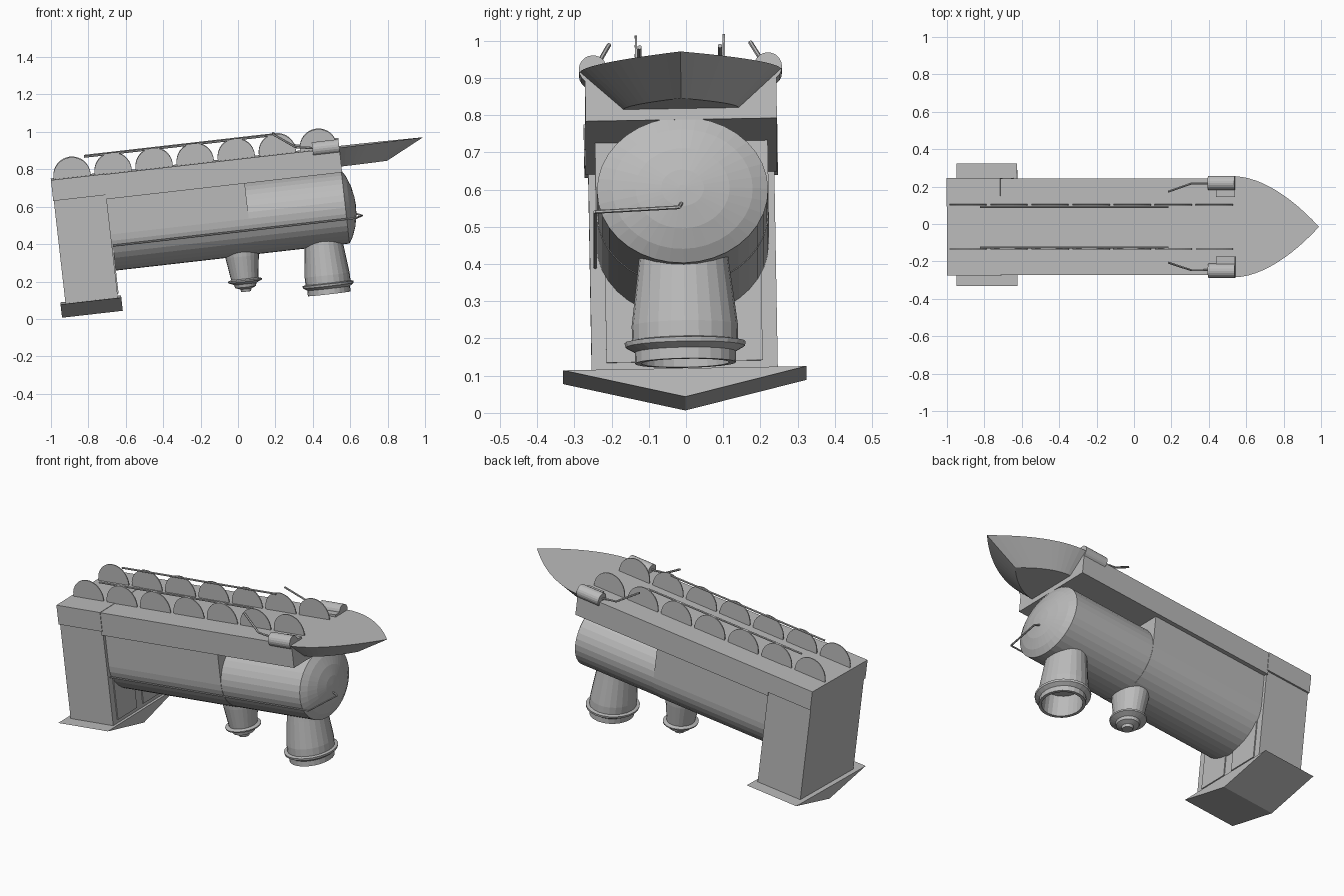
import bpy, bmesh, math
from mathutils import Matrix, Vector

cube = bpy.data.objects.get("Cube")
if cube:
    bpy.data.objects.remove(cube)

grey = bpy.data.materials.new("plain grey")
grey.use_nodes = True
COLOUR = (0.5, 0.5, 0.5, 1)
grey.diffuse_color = COLOUR
grey.node_tree.nodes["Principled BSDF"].inputs["Base Color"].default_value = COLOUR

# The whole engine rests upside down, pitched and slightly rolled
TILT = Matrix.Rotation(math.radians(-6.5), 4, 'Y') @ Matrix.Rotation(math.radians(1), 4, 'X')


def finish(name, bm):
    bmesh.ops.recalc_face_normals(bm, faces=bm.faces)
    bm.transform(TILT)
    mesh = bpy.data.meshes.new(name)
    bm.to_mesh(mesh)
    bm.free()
    mesh.materials.append(grey)
    obj = bpy.data.objects.new(name, mesh)
    bpy.context.collection.objects.link(obj)
    return obj


def loft(name, rings, caps=True):
    """Skin a list of equally long rings of points."""
    bm = bmesh.new()
    loops = [[bm.verts.new(p) for p in ring] for ring in rings]
    for a, b in zip(loops, loops[1:]):
        for i in range(len(a)):
            j = (i + 1) % len(a)
            bm.faces.new((a[i], a[j], b[j], b[i]))
    if caps:
        bm.faces.new(loops[0])
        bm.faces.new(loops[-1])
    return finish(name, bm)


def box(name, x0, x1, half_y, z0, z1, mid_y=0):
    section = [(mid_y + s * half_y, z) for s, z in ((-1, z0), (1, z0), (1, z1), (-1, z1))]
    return loft(name, [[(x, y, z) for y, z in section] for x in (x0, x1)])


def oval(count, ry, rz):
    return [(ry * math.cos(math.tau * i / count), rz * math.sin(math.tau * i / count))
            for i in range(count)]


def turned(name, x, profile, count=24):
    """Upright turned part, stretched sideways like the boiler."""
    return loft(name, [[(x + a, b, z) for b, a in oval(count, r * WIDE, r)] for r, z in profile])


def rod(name, points, r=0.006):
    bm = bmesh.new()
    for a, b in zip(points, points[1:]):
        a, b = Vector(a), Vector(b)
        turn = (b - a).to_track_quat('Z', 'Y').to_matrix().to_4x4()
        bmesh.ops.create_cone(bm, cap_ends=True, segments=6, radius1=r, radius2=r,
                              depth=(b - a).length, matrix=Matrix.Translation((a + b) / 2) @ turn)
    return finish(name, bm)


WIDE = 1.18
RY, RZ, MID = 0.23, 0.197, 0.53

# Boiler with domed front
stations = [(-0.63, 1), (0.638, 1), (0.66, 0.82), (0.68, 0.55), (0.692, 0.25), (0.695, 0.04)]
loft("boiler", [[(x, y * k, MID + z * k) for y, z in oval(36, RY, RZ)] for x, k in stations])

# Firebox: round below, straight walls up to the frame
under = [(y, MID + z) for y, z in oval(36, RY + 0.002, RZ + 0.002) if z < 0.001]
firebox = under + [(RY + 0.002, 0.73), (-RY - 0.002, 0.73)]
under.sort()
firebox = under + [(RY + 0.002, 0.73), (-RY - 0.002, 0.73)]
loft("firebox", [[(x, y, z) for y, z in firebox] for x in (-0.63, 0.118)])

# Frame and cab
box("frame", -0.63, 0.642, 0.257, 0.72, 0.853)
box("cab", -0.907, -0.625, 0.25, 0.18, 0.75)
box("cab_footing", -0.91, -0.622, 0.26, 0.743, 0.855)
for side in (-1, 1):
    box("cab_window", -0.63, -0.619, 0.09, 0.21, 0.45, side * 0.12)

# Ridged cab roof
roof = [(-0.327, 0.19), (0, 0.113), (0.327, 0.19)]
loft("cab_roof", [[(x, y, z) for y, z in roof] for x in (-0.934, -0.607)])


# Pointed pilot: wide plane above, smaller one below
def ogive(length, half, z, n=12):
    side = [(i / n, half * (1 - (i / n) ** 1.8)) for i in range(n)]
    outline = side + [(1, 0)] + [(t, -y) for t, y in reversed(side)]
    return [(0.638 + t * length, y, z) for t, y in outline]


loft("pilot", [ogive(0.455, 0.27, 0.853), ogive(0.25, 0.155, 0.75)])

# Chimney with flange and hollow mouth
turned("chimney", 0.5, [(0.1, 0.38), (0.105, 0.33), (0.121, 0.18), (0.121, 0.138), (0.138, 0.134),
                        (0.136, 0.122), (0.115, 0.108), (0.115, 0.078), (0.1, 0.078), (0.095, 0.2)])
# Steam dome
turned("steam_dome", 0.06, [(0.094, 0.38), (0.09, 0.33), (0.073, 0.21), (0.092, 0.203),
                            (0.09, 0.195), (0.06, 0.182), (0.056, 0.165), (0.03, 0.155),
                            (0.026, 0.14)])

# Running gear on both sides
for side in (-1, 1):
    for i in range(7):
        x = -0.795 + 0.221 * i
        disc = [(x + a, 0.862 + b) for a, b in oval(32, 0.1, 0.1)]
        loft("wheel", [[(a, side * y, b) for a, b in disc] for y in (0.115, 0.121)])
    rod("coupling_rod", [(-0.72, side * 0.108, 0.957), (0.295, side * 0.108, 0.957)])
    loft("piston_cylinder", [[(x, side * 0.235 + a, 0.86 + b) for a, b in oval(20, 0.038, 0.038)]
                             for x in (0.498, 0.642)])
    box("piston_bracket", 0.54, 0.642, 0.03, 0.84, 0.866, side * 0.19)
    rod("piston_rod", [(0.295, side * 0.19, 0.965), (0.41, side * 0.232, 0.882),
                       (0.5, side * 0.232, 0.867)])

# Handrail on one side, bent round the front
rod("handrail", [(-0.62, -0.236, 0.469), (0.69, -0.236, 0.469), (0.722, -0.01, 0.474),
                 (0.69, -0.004, 0.488)], 0.005)
